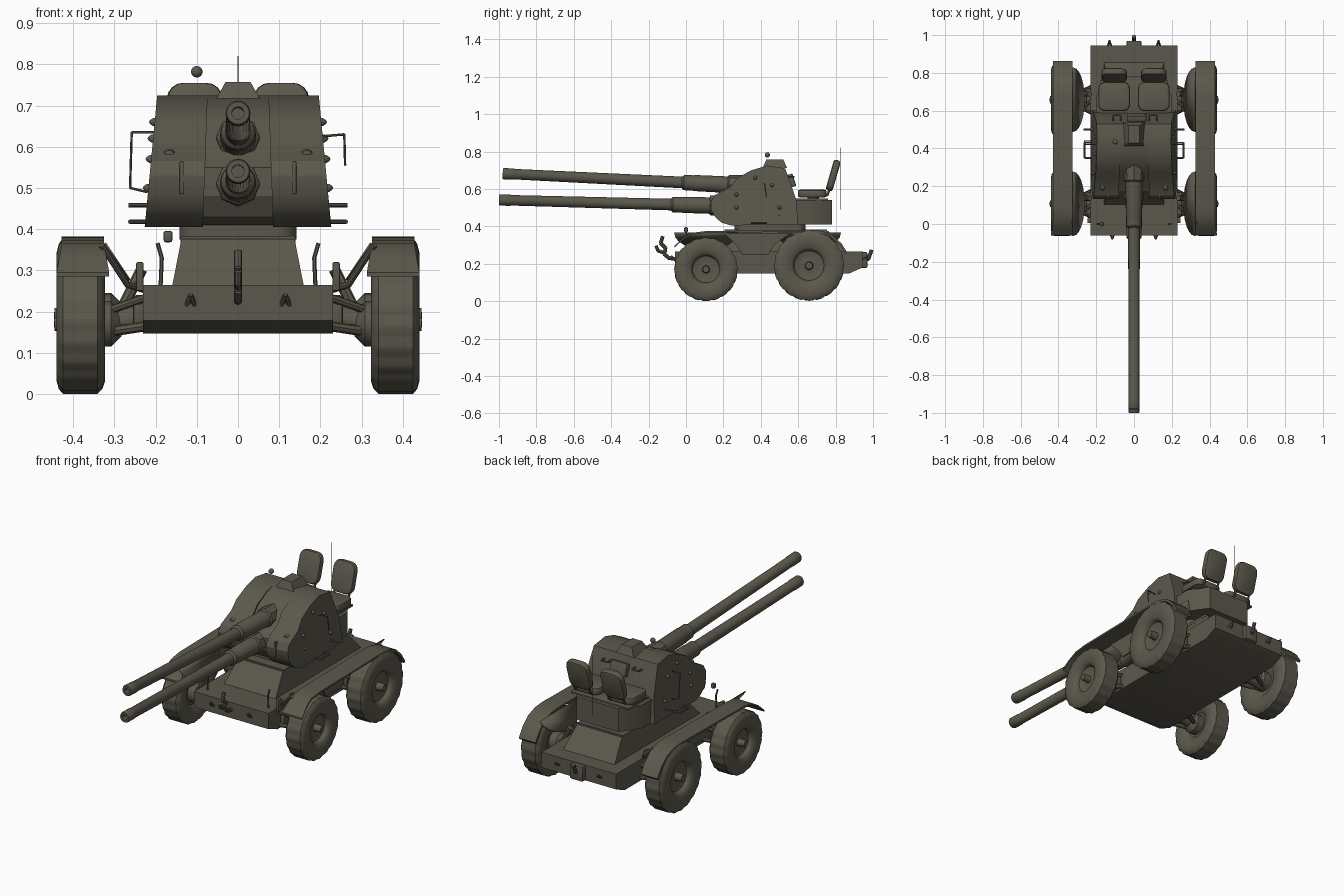
import bpy, bmesh, math
from mathutils import Matrix, Vector

if "Cube" in bpy.data.objects:
    bpy.data.objects.remove(bpy.data.objects["Cube"])

olive = bpy.data.materials.new("olive_drab")
olive.diffuse_color = (0.105, 0.098, 0.072, 1)
olive.use_nodes = True
olive.node_tree.nodes["Principled BSDF"].inputs["Base Color"].default_value = olive.diffuse_color


def finish(name, bm, angle=35):
    bmesh.ops.remove_doubles(bm, verts=bm.verts, dist=1e-5)
    bmesh.ops.recalc_face_normals(bm, faces=bm.faces)
    me = bpy.data.meshes.new(name)
    bm.to_mesh(me)
    bm.free()
    me.materials.append(olive)
    me.shade_smooth()
    me.set_sharp_from_angle(angle=math.radians(angle))
    ob = bpy.data.objects.new(name, me)
    bpy.context.collection.objects.link(ob)
    return ob


def box(name, c, size, bevel=0.0, tilt=0.0, top=(1, 1), corner=0.0, axis=2):
    """Box with a scaled top, rounded corners along an axis, soft rims, tilted about x."""
    bm = bmesh.new()
    bmesh.ops.create_cube(bm, size=1)
    for v in bm.verts:
        if v.co.z > 0:
            v.co.x *= top[0]
            v.co.y *= top[1]
        v.co = Vector((v.co.x * size[0], v.co.y * size[1], v.co.z * size[2]))
    if corner:
        along = [e for e in bm.edges if abs((e.verts[0].co - e.verts[1].co).normalized()[axis]) > .9]
        bmesh.ops.bevel(bm, geom=along, offset=corner, segments=4, affect='EDGES', profile=0.5)
    if bevel:
        bm.normal_update()
        rim = [e for e in bm.edges if e.calc_face_angle(0) > .8]
        bmesh.ops.bevel(bm, geom=rim, offset=bevel, segments=2, affect='EDGES', profile=0.5)
    bm.transform(Matrix.Translation(c) @ Matrix.Rotation(tilt, 4, 'X'))
    return finish(name, bm)


def prism(name, pts, x0, x1, move=None):
    """Side profile (y, z) extruded from x0 to x1; move(x, y, z) can shift x."""
    bm = bmesh.new()
    f = move or (lambda x, y, z: x)
    a = [bm.verts.new((f(x0, y, z), y, z)) for y, z in pts]
    b = [bm.verts.new((f(x1, y, z), y, z)) for y, z in pts]
    bm.faces.new(a)
    bm.faces.new(b[::-1])
    n = len(pts)
    for i in range(n):
        bm.faces.new((a[i], b[i], b[(i + 1) % n], a[(i + 1) % n]))
    return finish(name, bm, 30)


def revolve(name, prof, origin, axis, segs=24, lug=None):
    """Profile (radius, distance) spun round an axis; lug radius gives a treaded rim."""
    bm = bmesh.new()
    rings = []
    for r, t in prof:
        ring = []
        for i in range(segs):
            k = 0.98 if lug and r >= lug and (i // 2) % 2 else 1
            a = 2 * math.pi * i / segs
            ring.append(bm.verts.new((r * k * math.cos(a), r * k * math.sin(a), t)))
        rings.append(ring)
    for p, q in zip(rings, rings[1:]):
        for i in range(segs):
            j = (i + 1) % segs
            bm.faces.new((p[i], p[j], q[j], q[i]))
    rot = Vector(axis).to_track_quat('Z', 'Y').to_matrix().to_4x4()
    bm.transform(Matrix.Translation(origin) @ rot)
    return finish(name, bm)


def rods(name, pts, r, segs=8):
    """Chain of straight round rods through the points."""
    bm = bmesh.new()
    for p, q in zip(pts, pts[1:]):
        p, q = Vector(p), Vector(q)
        m = Matrix.Translation((p + q) / 2) @ (q - p).to_track_quat('Z', 'Y').to_matrix().to_4x4()
        bmesh.ops.create_cone(bm, cap_ends=True, segments=segs, radius1=r, radius2=r,
                              depth=(q - p).length + r * 0.5, matrix=m)
    return finish(name, bm)


# Chassis, pedestal and turntable
prism("chassis", [(-.06, .265), (-.06, .178), (.02, .147), (.87, .147), (.945, .18), (.945, .265)], -.23, .23)
box("pedestal", (0, .48, .318), (.32, .76, .115), top=(.86, .74))
box("pedestal_rim", (0, .48, .376), (.28, .55, .014))
box("turntable", (0, .45, .395), (.285, .38, .04), corner=.05)

# Wheels, hubs, axles and fenders
for s, side in ((-1, "left"), (1, "right")):
    for end, y, R in (("front", .107, .17), ("rear", .658, .188)):
        z = R if end == "front" else .19
        c = (s * .383, y, z)
        revolve(f"{side}_{end}_wheel", [
            (0, -.03), (.4 * R, -.035), (.5 * R, -.05), (.66 * R, -.058), (.82 * R, -.06), (.93 * R, -.054),
            (R, -.042), (R, .042), (.93 * R, .052), (.82 * R, .057), (.66 * R, .057), (.5 * R, .05),
            (.45 * R, .042), (.42 * R, .026), (.22 * R, .016), (.12 * R, .02),
            (.1 * R, .062), (0, .064)], c, (s, 0, 0), 80, .9 * R)
        revolve(f"{side}_{end}_brake_drum", [(0, -.1), (.03, -.1), (.045, -.085), (.055, -.075), (.055, -.03)],
                c, (s, 0, 0), 20)
        rods(f"{side}_{end}_axle", [(s * .2, y, .19), (s * .33, y, .17)], .034, 12)
        # Wishbones, damper and spring blocks
        for d in (-.07, .07):
            rods(f"{side}_{end}_wishbone", [(s * .22, y + d, .165), (s * .32, y + d * .3, .15)], .012)
            rods(f"{side}_{end}_upper_arm", [(s * .22, y + d, .235), (s * .32, y + d * .3, .2)], .01)
        rods(f"{side}_{end}_damper", [(s * .235, y + .03, .3), (s * .3, y + .03, .17)], .014)
        box(f"{side}_{end}_spring_bracket", (s * .24, y, .2), (.03, .12, .08), .008)
        # Sloped half round inner fender plate and its stays
        bm = bmesh.new()
        outer = []
        for i in range(13):
            a = math.pi * i / 12
            outer.append(bm.verts.new((s * (.325 - .06 * math.sin(a)), y - .17 * math.cos(a),
                                       .365 - .09 * math.sin(a))))
        bm.faces.new(outer)
        plate = finish(f"{side}_{end}_inner_fender", bm)
        plate.modifiers.new("thickness", 'SOLIDIFY').thickness = .005
        rods(f"{side}_{end}_fender_stay", [(s * .33, y - .1, .36), (s * .268, y - .04, .265),
                                           (s * .22, y, .25)], .008)
    # One long fender over both wheels, flared at the front tip
    top = [(-.062, .295), (-.02, .335), (.03, .365), (.10, .374), (.66, .382), (.72, .376),
           (.78, .355), (.83, .31), (.862, .26)]
    low = [(y - (.008 if y > .7 else 0), z - .01) for y, z in top[::-1]]
    prism(f"{side}_fender", top + low, s * .325, s * .428,
          lambda x, y, z: s * .3765 + (x - s * .3765) * (1.24 if y < -.04 else 1.1 if y < 0 else 1))
    prism(f"{side}_fender_skirt", [(.2, .365), (.56, .365), (.47, .3), (.44, .25), (.30, .25), (.27, .3)],
          s * .325, s * .333)

    # Armoured turret cheeks, tapering upward
    taper = lambda z: 1 - .13 * (z - .41) / .31
    prism(f"{side}_cheek", [(.24, .405), (.6, .41), (.59, .54), (.56, .63), (.53, .71), (.435, .725),
                            (.35, .70), (.275, .66), (.235, .61), (.15, .565), (.132, .53), (.135, .485),
                            (.16, .445), (.19, .42)], s * .085, s * .226, lambda x, y, z: x * taper(z))
    for y, z in ((.27, .57), (.27, .50), (.37, .66), (.46, .62), (.5, .5)):
        revolve(f"{side}_cheek_bolt", [(.011, -.005), (.01, .004), (.005, .011), (0, .014)],
                (s * .226 * taper(z), y, z), (s, 0, 0), 10)
    rods(f"{side}_step", [(s * .21, .5, .458), (s * .265, .5, .458)], .005)
    rods(f"{side}_lower_step", [(s * .21, .35, .418), (s * .262, .35, .418), (s * .262, .43, .418),
                                (s * .21, .43, .418)], .005)
    revolve(f"{side}_cheek_lamp", [(.015, 0), (.015, .05), (.011, .058), (0, .06)],
            (s * .167, .24, .58), (0, -1, 0), 14)
    box(f"{side}_cheek_rib", (s * .137, .148, .525), (.01, .04, .08), .003)

    # Seats with rounded cushions and backs
    box(f"{side}_seat_cushion", (s * .105, .675, .575), (.168, .155, .042), .012, corner=.035)
    rods(f"{side}_seat_post", [(s * .105, .68, .53), (s * .105, .68, .57)], .03, 12)
    box(f"{side}_seat_back", (s * .105, .787, .672), (.135, .038, .17), .013, tilt=-.28, corner=.04, axis=1)
    for d in (-.045, .045):
        rods(f"{side}_seat_back_stay", [(s * .105 + d, .73, .565), (s * .105 + d, .755, .565),
                                        (s * .105 + d, .785, .64)], .006, 6)

    # Deck posts, front and rear hooks
    rods(f"{side}_deck_post", [(s * .188, .0, .26), (s * .185, .0, .33), (s * .195, .0, .365)], .005, 6)
    box(f"{side}_deck_lug", (s * .238, .02, .285), (.018, .03, .07), .004)
    rods(f"{side}_front_hook", [(s * .105, -.055, .215), (s * .115, -.078, .24), (s * .125, -.055, .215)], .006, 6)
    rods(f"{side}_rear_hook", [(s * .12, .94, .22), (s * .13, .97, .24), (s * .14, .94, .22)], .006, 6)
box("deck_signal_lamp", (-.17, .0, .382), (.022, .02, .028), .006)
rods("left_grab_rail", [(-.2, .42, .635), (-.258, .42, .635), (-.262, .44, .5), (-.22, .44, .49)], .003, 6)
rods("right_grab_rail", [(.2, .42, .625), (.258, .42, .63), (.26, .43, .555)], .003, 6)

# Turret centre, recessed between the cheeks
prism("mantlet", [(.25, .41), (.6, .41), (.59, .54), (.53, .71), (.435, .725), (.35, .695), (.285, .655),
                  (.24, .60), (.17, .55), (.17, .48), (.2, .43)], -.088, .088)
box("sight_hood", (0, .475, .735), (.11, .13, .045), top=(.55, .7))
box("sight_plate", (.015, .565, .645), (.1, .03, .07), .005, tilt=.3)
for x in (-.09, .1):
    rods("sight_handle", [(x - .02, .54, .665), (x - .02, .575, .665), (x + .02, .575, .665),
                          (x + .02, .54, .665)], .005, 6)

# Chamfered seat platform behind the turret
bm = bmesh.new()
plan = [(-.2, .56), (.2, .56), (.2, .68), (.13, .78), (-.13, .78), (-.2, .68)]
base = bm.faces.new([bm.verts.new((x, y, .41)) for x, y in plan])
up = bmesh.ops.extrude_face_region(bm, geom=[base])["geom"]
bmesh.ops.translate(bm, verts=[v for v in up if isinstance(v, bmesh.types.BMVert)], vec=(0, 0, .13))
finish("seat_platform", bm)
box("platform_lip", (0, .66, .543), (.36, .2, .012), .004)

# Twin gun barrels with collars and hollow muzzles
def barrel(name, tip, root, sleeve, collar):
    tip, root = Vector(tip), Vector(root)
    n = (root - tip).length
    revolve(name, [(0, .06), (.015, .06), (.015, 0), (.027, 0), (.03, .006), (.03, .06), (.028, .065),
                   (.031, sleeve - .01), (.041, sleeve), (.041, sleeve + .05), (.043, sleeve + .055),
                   (.045, n), (0, n)], tip, root - tip, 24)
    revolve(name + "_collar", [(.044, n - collar), (.053, n - collar + .01), (.056, n - .02), (0, n)],
            tip, root - tip, 8)

barrel("upper_barrel", (0, -.98, .682), (0, .34, .617), .97, .12)
barrel("lower_barrel", (0, -1.0, .541), (0, .28, .507), .93, .155)

# Tow gear, antenna and spotting ball
rods("front_tow_hook", [(0, -.05, .225), (0, -.09, .23), (0, -.115, .25), (0, -.11, .285), (0, -.135, .31),
                        (0, -.125, .345)], .01)
rods("front_tow_ring", [(0, -.11, .255), (0, -.15, .27), (0, -.16, .295)], .009)
box("rear_hitch_block", (0, .95, .22), (.08, .04, .085), .008)
rods("rear_tow_hook", [(0, .95, .22), (0, .975, .225), (0, .984, .25), (0, .992, .272)], .01)
rods("rear_antenna", [(0, .825, .49), (0, .825, .82)], .0015, 6)
bm = bmesh.new()
bmesh.ops.create_uvsphere(bm, u_segments=12, v_segments=8, radius=.014,
                          matrix=Matrix.Translation((-.1, .435, .782)))
finish("spotting_ball", bm)
